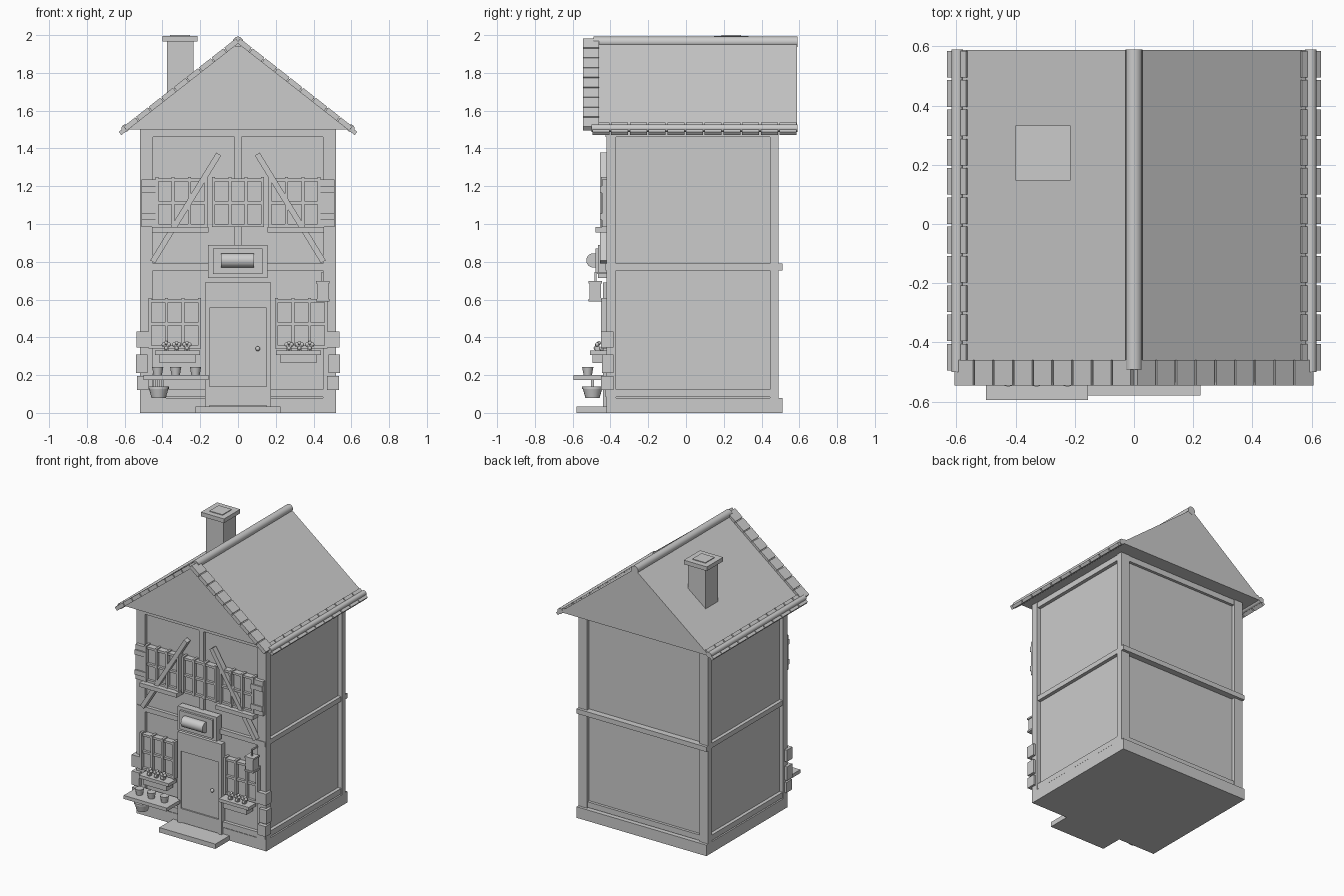
import bpy, bmesh, math
from mathutils import Matrix, Vector

if "Cube" in bpy.data.objects:
    bpy.data.objects.remove(bpy.data.objects["Cube"])


def finish(name, bm, smooth=False):
    me = bpy.data.meshes.new(name)
    bmesh.ops.recalc_face_normals(bm, faces=bm.faces)
    bm.to_mesh(me)
    bm.free()
    ob = bpy.data.objects.new(name, me)
    bpy.context.collection.objects.link(ob)
    if smooth:
        bpy.ops.object.select_all(action='DESELECT')
        ob.select_set(True)
        bpy.context.view_layer.objects.active = ob
        bpy.ops.object.shade_smooth_by_angle(angle=math.radians(40))
    return ob


def add_box(bm, x0, x1, y0, y1, z0, z1, rot=None):
    c = Vector(((x0 + x1) / 2, (y0 + y1) / 2, (z0 + z1) / 2))
    m = Matrix.Translation(c)
    if rot:
        m = m @ rot
    m = m @ Matrix.Diagonal((abs(x1 - x0), y1 - y0, z1 - z0, 1))
    bmesh.ops.create_cube(bm, size=1, matrix=m)


def boxes(name, *specs):
    bm = bmesh.new()
    for s in specs:
        add_box(bm, *s)
    return finish(name, bm)


def cylinder(name, center, axis, r1, r2, length, seg=20):
    rot = {'X': Matrix.Rotation(math.pi / 2, 4, 'Y'),
           'Y': Matrix.Rotation(math.pi / 2, 4, 'X'), 'Z': Matrix.Identity(4)}[axis]
    bm = bmesh.new()
    bmesh.ops.create_cone(bm, cap_ends=True, segments=seg, radius1=r1, radius2=r2,
                          depth=length, matrix=Matrix.Translation(center) @ rot)
    return finish(name, bm, True)


def balls(name, r, points):
    bm = bmesh.new()
    for p in points:
        bmesh.ops.create_uvsphere(bm, u_segments=10, v_segments=6, radius=r,
                                  matrix=Matrix.Translation(p))
    return finish(name, bm, True)


# Walls and plinth
boxes("plinth", (-.52, .52, -.42, .51, 0, .08))
boxes("walls", (-.49, .49, -.40, .465, .08, 1.5))

# Timber frame on all four sides
levels = ((.085, .125), (.755, .79), (1.46, 1.5))
for s, side in ((-1, "left"), (1, "right")):
    boxes(side + "_side_posts", (s * .485, s * .52, -.42, -.37, .08, 1.5),
          (s * .485, s * .52, .445, .49, .08, 1.5))
    boxes(side + "_side_beams", *[(s * .485, s * .515, -.415, .485, a, b) for a, b in levels])
    boxes(side + "_corner_posts", (s * .45, s * .49, -.42, -.39, .08, 1.5),
          (s * .45, s * .49, .46, .49, .08, 1.5))
boxes("front_beams", *[(-.515, .515, -.425, -.39, a, b) for a, b in levels])
boxes("back_beams", (-.49, .49, .46, .485, *levels[0]), (-.52, .52, .46, .51, *levels[1]),
      (-.49, .49, .46, .485, *levels[2]))
boxes("front_center_post", (-.018, .018, -.42, -.39, .79, 1.5))

# Diagonal braces
for s in (-1, 1):
    length = math.hypot(.35, .57)
    cx, cz = s * .277, 1.085
    boxes("diagonal_brace", (cx - .015, cx + .015, -.455, -.415, cz - length / 2, cz + length / 2,
                             Matrix.Rotation(-s * math.atan2(.35, .57), 4, 'Y')))

# Roof prism
bm = bmesh.new()
tri = [bm.verts.new((x, -.465, z)) for x, z in ((-.6, 1.5), (.6, 1.5), (0, 1.97))]
face = bm.faces.new(tri)
ext = bmesh.ops.extrude_face_region(bm, geom=[face])
bmesh.ops.translate(bm, vec=(0, 1.053, 0),
                    verts=[v for v in ext["geom"] if isinstance(v, bmesh.types.BMVert)])
bm.faces.new(tri) if not face.is_valid else None
finish("roof", bm)

# Ridge, eave rolls, verge tiles and eave tiles
cylinder("ridge_cap", (0, .049, 1.964), 'Y', .028, .028, 1.08)
slope = math.atan2(.47, .6)
for s in (-1, 1):
    cylinder("eave_roll", (s * .597, .045, 1.507), 'Y', .02, .02, 1.09, 16)
    tilt = Matrix.Rotation(s * slope, 4, 'Y')
    bm = bmesh.new()
    for i in range(9):
        t = (i + .5) / 9
        x, z = s * .6 * t, 1.97 - .47 * t + .003
        add_box(bm, x - .039, x + .039, -.545, -.46, z - .014, z + .014, tilt)
    add_box(bm, s * .3 - .375, s * .3 + .375, -.535, -.46, 1.723, 1.743, tilt)
    finish("verge_tiles", bm)
    boxes("eave_tiles", *[(s * .593 - .04, s * .593 + .04, -.495 + .099 * i, -.405 + .099 * i,
                           1.493, 1.515, tilt) for i in range(11)])

# Chimney
boxes("chimney", (-.375, -.235, .17, .31, 1.6, 1.97))
boxes("chimney_cap", (-.4, -.215, .147, .332, 1.965, 1.995))
boxes("chimney_flue", (-.36, -.255, .187, .292, 1.99, 2.0))


# Windows: pane, bars
def window(name, cx, z0, z1):
    w, zm = .13, (z0 + z1) / 2
    boxes(name + "_pane", (cx - w, cx + w, -.425, -.395, z0, z1))
    bars = [(cx + d - .008, cx + d + .008, -.45, -.4, z0, z1 + .008)
            for d in (-.13, -.043, .043, .13)]
    bars += [(cx - w, cx + w, -.443, -.4, z - .008, z + .008) for z in (z0 + .008, zm, z1 - .008)]
    boxes(name + "_bars", *bars)


for cx in (-.3, 0, .3):
    window("upper_window", cx, .985, 1.24)
for s in (-1, 1):
    window("lower_window", s * .335, .34, .6)
    boxes("upper_sill", (s * .155, s * .455, -.48, -.4, .955, .985))
    boxes("outer_shutter", (s * .42, s * .51, -.445, -.4, .985, 1.235))
    boxes("shutter_battens", *[(s * .42, s * .51, -.455, -.44, z, z + .035) for z in (1.02, 1.165)])
    # Corner stones
    boxes("corner_stones", (s * .47, s * .535, -.45, -.385, .12, .195),
          (s * .48, s * .54, -.445, -.385, .21, .31), (s * .468, s * .538, -.45, -.385, .345, .43))
    # Flower boxes with plants
    boxes("flower_box", (s * .225, s * .415, -.495, -.42, .265, .31),
          (s * .2, s * .44, -.507, -.42, .307, .33))
    xs = [s * x for x in (.27, .325, .38)]
    boxes("flower_stems", *[(x - .012, x + .012, -.482, -.458, .325, .36) for x in xs])
    balls("flowers", .011, [(x + d, -.47 + e, z) for x in xs
          for d, e, z in ((-.014, 0, .362), (.014, 0, .362), (0, -.008, .343), (0, .01, .37))])

# Door, frame, step
boxes("door_frame", (-.175, -.15, -.44, -.39, 0, .69), (.15, .175, -.44, -.39, 0, .69),
      (-.175, .175, -.44, -.39, .668, .69))
boxes("door", (-.155, .155, -.43, -.39, .03, .67))
boxes("door_rails", (-.15, .15, -.44, -.42, .04, .14), (-.15, .15, -.44, -.42, .555, .668))
balls("door_knob", .013, [(.105, -.445, .34)])
boxes("door_step", (-.225, .225, -.58, -.42, 0, .035))

# Wall plaque with barrel
boxes("plaque_frame", (-.158, .155, -.465, -.41, .715, .89))
boxes("plaque_panel", (-.132, .13, -.48, -.46, .735, .87))
cylinder("plaque_barrel", (-.003, -.49, .807), 'X', .038, .038, .173, 24)

# Lantern
boxes("lantern", (.418, .478, -.51, -.45, .6, .69), (.412, .484, -.515, -.445, .59, .602),
      (.412, .484, -.515, -.445, .685, .697))
boxes("lantern_hook", (.443, .453, -.485, -.475, .69, .745), (.443, .453, -.485, -.41, .735, .745))

# Shelf and pots
boxes("shelf", (-.5, -.155, -.595, -.42, .175, .2))
for x in (-.425, -.33, -.225):
    cylinder("shelf_pot", (x, -.52, .222), 'Z', .022, .03, .044, 12)
cylinder("large_pot", (-.42, -.495, .105), 'Z', .038, .052, .05, 16)
cylinder("large_pot_rim", (-.42, -.495, .133), 'Z', .055, .055, .012, 16)
boxes("pot_hangers", *[(x - .007, x + .007, -.502, -.488, .13, .18) for x in (-.44, -.42, -.4)])
